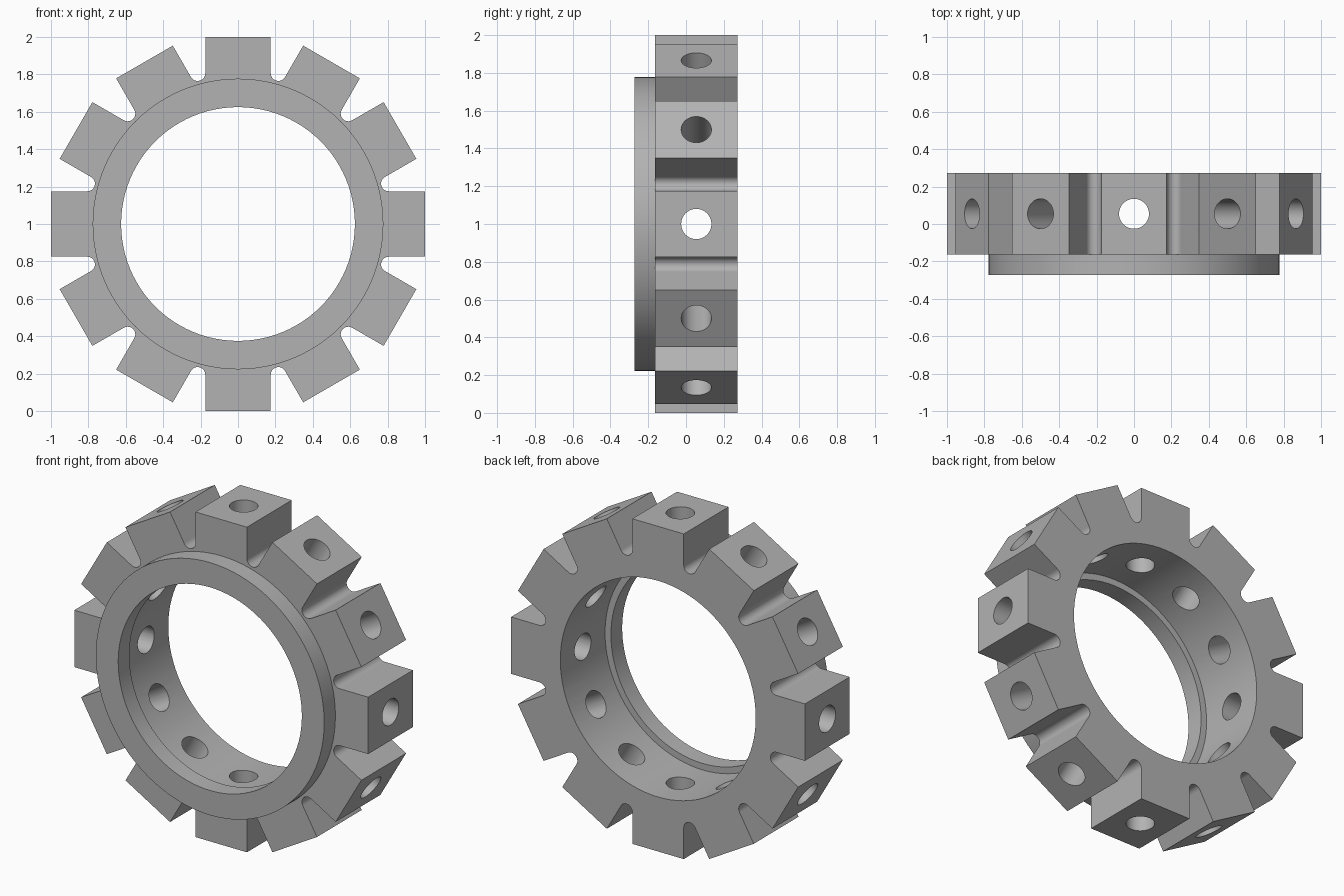
import bpy, bmesh, math
from mathutils import Matrix, Vector

if "Cube" in bpy.data.objects:
    bpy.data.objects.remove(bpy.data.objects["Cube"], do_unlink=True)

FRONT, SHOULDER, BACK = -0.272, -0.163, 0.272   # depth stations along y
LUGS, LUG_HALF = 12, 0.175
GROOVE_R = 0.041                                # rounded groove bottom
CENTRE = Vector((0, 0, 1))
STEP = 2 * math.pi / LUGS

grey = bpy.data.materials.new("satin grey")
grey.use_nodes = True
grey.diffuse_color = (0.45, 0.45, 0.45, 1)
grey.node_tree.nodes["Principled BSDF"].inputs["Base Color"].default_value = grey.diffuse_color


def make_object(name, bm):
    bmesh.ops.recalc_face_normals(bm, faces=bm.faces)
    mesh = bpy.data.meshes.new(name)
    bm.to_mesh(mesh)
    bm.free()
    mesh.materials.append(grey)
    obj = bpy.data.objects.new(name, mesh)
    bpy.context.collection.objects.link(obj)
    return obj


def cylinder(name, radius, y0, y1, segments=96):
    """Cylinder lying along y, on the ring axis."""
    bm = bmesh.new()
    place = Matrix.Translation(CENTRE + Vector((0, (y0 + y1) / 2, 0))) @ Matrix.Rotation(math.pi / 2, 4, 'X')
    bmesh.ops.create_cone(bm, cap_ends=True, segments=segments, radius1=radius,
                          radius2=radius, depth=y1 - y0, matrix=place)
    return make_object(name, bm)


def combine(obj, tool, operation):
    mod = obj.modifiers.new(tool.name, 'BOOLEAN')
    mod.operation, mod.object, mod.solver = operation, tool, 'EXACT'
    bpy.context.view_layer.objects.active = obj
    bpy.ops.object.modifier_apply(modifier=mod.name)
    bpy.data.objects.remove(tool, do_unlink=True)


# Lugged outline: flat lug tip, then a tapered groove with a round bottom
groove_centre = (LUG_HALF + GROOVE_R) / math.sin(STEP / 2)
arc_half = math.pi / 2 - STEP / 2
outline = []
for i in range(LUGS):
    local = [Vector((-LUG_HALF, 1)), Vector((LUG_HALF, 1))]
    axis = STEP / 2
    hub = Vector((math.sin(axis), math.cos(axis))) * groove_centre
    for k in range(17):
        a = axis + math.pi - arc_half * (k / 8 - 1)
        local.append(hub + GROOVE_R * Vector((math.sin(a), math.cos(a))))
    # order the groove arc from this lug to the next one
    if local[2].x > local[-1].x:
        local[2:] = local[:1:-1]
    turn = Matrix.Rotation(-i * STEP, 2)
    outline += [turn @ p for p in local]

bm = bmesh.new()
face = bm.faces.new([bm.verts.new((p.x, SHOULDER, p.y + 1)) for p in outline])
swept = bmesh.ops.extrude_face_region(bm, geom=[face])
bmesh.ops.translate(bm, vec=(0, BACK - SHOULDER, 0),
                    verts=[v for v in swept["geom"] if isinstance(v, bmesh.types.BMVert)])
ring = make_object("lugged_ring", bm)

# Front collar, then the stepped bore
combine(ring, cylinder("collar", 0.777, FRONT, 0), 'UNION')
combine(ring, cylinder("lip_bore", 0.625, FRONT - 0.1, BACK + 0.1), 'DIFFERENCE')
combine(ring, cylinder("main_bore", 0.665, SHOULDER, BACK + 0.1), 'DIFFERENCE')

# One radial hole through each lug
bm = bmesh.new()
for i in range(LUGS):
    place = (Matrix.Translation(CENTRE + Vector((0, (SHOULDER + BACK) / 2, 0)))
             @ Matrix.Rotation(i * STEP, 4, 'Y') @ Matrix.Translation((0, 0, 0.8)))
    bmesh.ops.create_cone(bm, cap_ends=True, segments=40, radius1=0.08,
                          radius2=0.08, depth=0.6, matrix=place)
combine(ring, make_object("radial_holes", bm), 'DIFFERENCE')

# Smooth curved walls, keep the large planes flat
for o in bpy.context.selected_objects:
    o.select_set(False)
ring.select_set(True)
bpy.context.view_layer.objects.active = ring
bpy.ops.object.shade_smooth_by_angle(angle=math.radians(25))
for poly in ring.data.polygons:
    if poly.area > 0.05:
        poly.use_smooth = False
